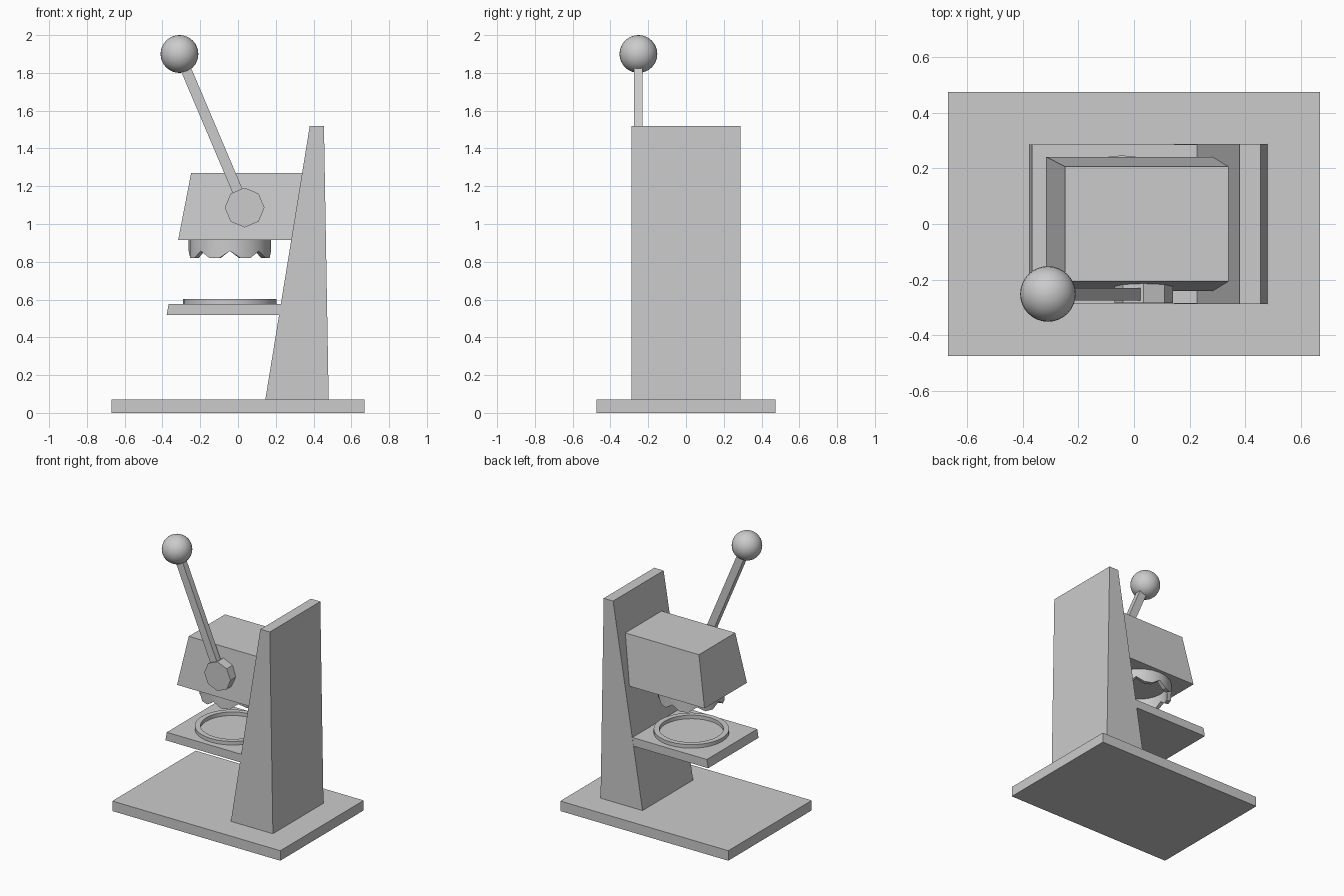
import bpy, bmesh, math
from mathutils import Vector

if "Cube" in bpy.data.objects:
    bpy.data.objects.remove(bpy.data.objects["Cube"])


def finish(name, bm):
    bmesh.ops.recalc_face_normals(bm, faces=bm.faces)
    me = bpy.data.meshes.new(name)
    bm.to_mesh(me)
    bm.free()
    ob = bpy.data.objects.new(name, me)
    bpy.context.collection.objects.link(ob)
    return ob


def slab(name, profile, y0, y1):
    """Extrude an x-z profile along y."""
    bm = bmesh.new()
    front = bm.faces.new([bm.verts.new((x, y0, z)) for x, z in profile])
    ext = bmesh.ops.extrude_face_region(bm, geom=[front], use_keep_orig=True)
    verts = [g for g in ext["geom"] if isinstance(g, bmesh.types.BMVert)]
    bmesh.ops.translate(bm, verts=verts, vec=(0, y1 - y0, 0))
    return finish(name, bm)


def ring(name, cx, r_out, r_in, n, low, high):
    """Upright ring; low(i) and high(i) give the rim heights per segment."""
    bm = bmesh.new()
    cols = []
    for i in range(n):
        a = 2 * math.pi * i / n
        c, s = math.cos(a), math.sin(a)
        cols.append([bm.verts.new((cx + r * c, r * s, z)) for r, z in
                     ((r_out, low(i)), (r_out, high(i)), (r_in, high(i)), (r_in, low(i)))])
    for i in range(n):
        p, q = cols[i], cols[(i + 1) % n]
        for k in range(4):
            m = (k + 1) % 4
            bm.faces.new((p[k], q[k], q[m], p[m]))
    return finish(name, bm)


def smooth(ob, angle):
    bpy.ops.object.select_all(action='DESELECT')
    ob.select_set(True)
    bpy.context.view_layer.objects.active = ob
    bpy.ops.object.shade_smooth_by_angle(angle=math.radians(angle))


# base plate and leaning column
slab("base", [(-.67, 0), (.67, 0), (.67, .072), (-.67, .072)], -.475, .475)
slab("column", [(.145, .072), (.48, .072), (.455, 1.52), (.38, 1.52)], -.288, .288)

# work tray with raised ring
slab("tray", [(-.378, .517), (.218, .517), (.228, .577), (-.367, .577)], -.287, .287)
smooth(ring("tray_ring", -.043, .247, .21, 32, lambda i: .575, lambda i: .603), 30)

# press head, narrower at the top
head = slab("press_head", [(-.317, .915), (.283, .915), (.34, 1.27), (-.248, 1.27)], -.242, .242)
for v in head.data.vertices:
    if v.co.z > 1:
        v.co.y *= .207 / .242

# toothed cutter under the head: a V notch every third segment
smooth(ring("toothed_cutter", -.043, .218, .19, 24,
            lambda i: .857 if i % 3 == 0 else .82, lambda i: .918), 30)

# octagonal pivot hub
hub = [(.035 + .105 * math.sin(k * math.pi / 4), 1.087 + .105 * math.cos(k * math.pi / 4))
       for k in range(8)]
slab("pivot_hub", hub, -.285, -.19)

# lever bar from hub to knob
low, top = Vector((.035, 1.087)), Vector((-.31, 1.9))
side = (top - low).normalized().orthogonal() * .028
slab("lever", [low - side, low + side, top + side, top - side], -.275, -.231)

# round knob
bm = bmesh.new()
bmesh.ops.create_uvsphere(bm, u_segments=32, v_segments=16, radius=.1)
knob = finish("knob", bm)
knob.location = (-.31, -.252, 1.9)
smooth(knob, 60)
